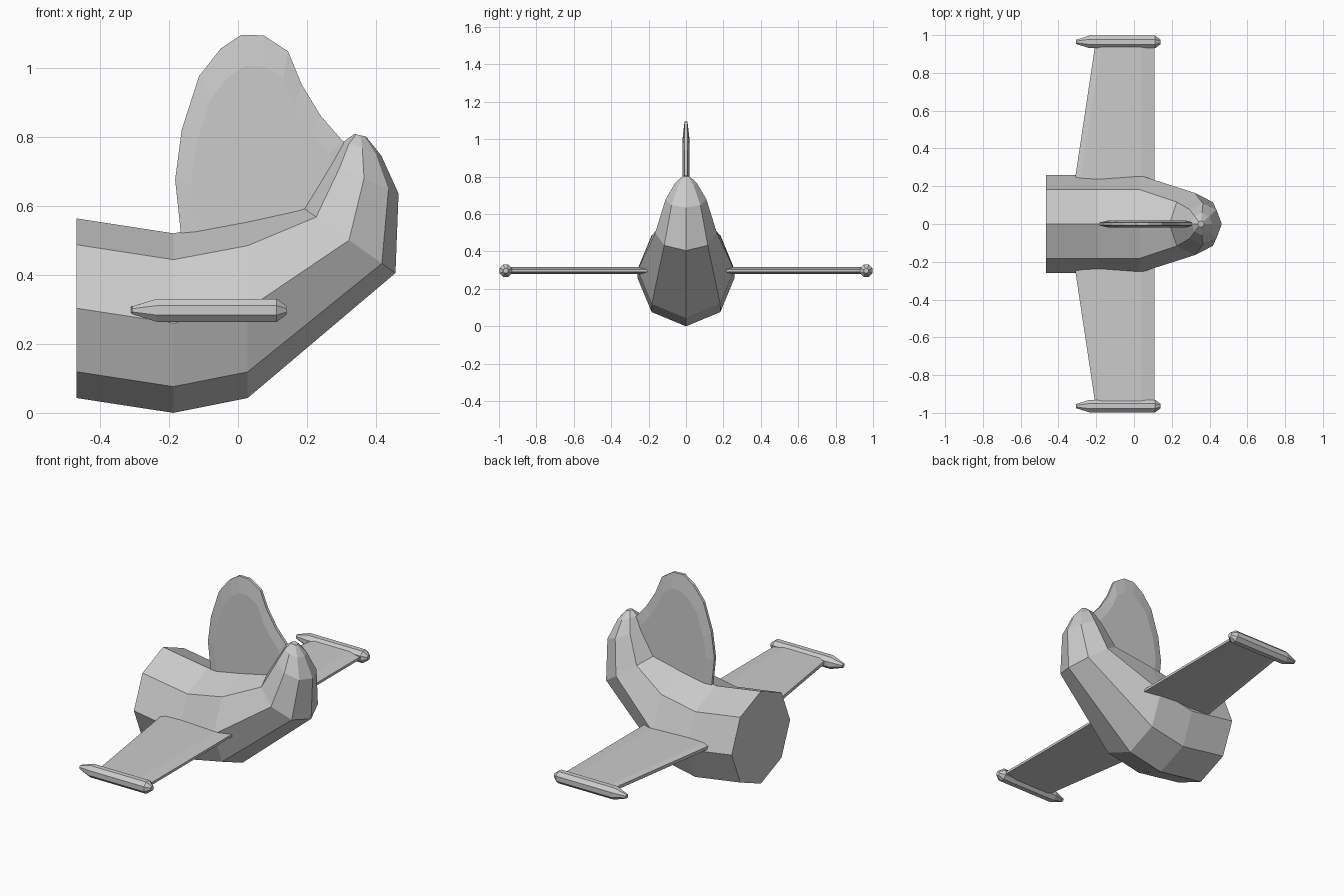
import bpy, bmesh, math
from mathutils import Vector

if "Cube" in bpy.data.objects:
    bpy.data.objects.remove(bpy.data.objects["Cube"])


def make(name, loops):
    """Bridge equal-length vertex loops and cap both ends."""
    bm = bmesh.new()
    rings = [[bm.verts.new(p) for p in loop] for loop in loops]
    n = len(rings[0])
    for a, b in zip(rings, rings[1:]):
        for i in range(n):
            j = (i + 1) % n
            bm.faces.new((a[i], a[j], b[j], b[i]))
    bm.faces.new(rings[0])
    bm.faces.new(rings[-1])
    bmesh.ops.recalc_face_normals(bm, faces=bm.faces)
    mesh = bpy.data.meshes.new(name)
    bm.to_mesh(mesh)
    bm.free()
    obj = bpy.data.objects.new(name, mesh)
    bpy.context.collection.objects.link(obj)
    return obj


def ring(low, high, y=0, n=8, turn=0):
    """Polygon ring whose low and high points are given in the x-z plane."""
    low, high = Vector((low[0], y, low[1])), Vector((high[0], y, high[1]))
    mid, up = (low + high) / 2, (high - low) / 2
    side = Vector((0, up.length, 0))
    angles = [turn + math.tau * i / n for i in range(n)]
    return [mid + up * math.cos(a) + side * math.sin(a) for a in angles]


def mirror_y(obj):
    mod = obj.modifiers.new("mirror", 'MIRROR')
    mod.use_axis = (False, True, False)
    mod.use_mirror_merge = False


# Octagonal body sweeping up to a rounded tip
make("body", [ring(*s) for s in [
    ((-0.467, 0.043), (-0.467, 0.563)),
    ((-0.187, 0.0), (-0.187, 0.52)),
    ((0.028, 0.043), (0.028, 0.56)),
    ((0.456, 0.405), (0.187, 0.595)),
    ((0.465, 0.635), (0.265, 0.723)),
    ((0.415, 0.745), (0.305, 0.785)),
    ((0.371, 0.80), (0.337, 0.808))]])

# Tapered wings with bevelled leading edge


def wing_section(y, trail):
    outline = [(trail, 0.289), (trail, 0.307), (trail + 0.03, 0.316),
               (0.04, 0.316), (0.108, 0.305), (0.108, 0.291),
               (0.04, 0.28), (trail + 0.03, 0.28)]
    return [(x, y, z) for x, z in outline]


mirror_y(make("wing", [wing_section(0.14, -0.327), wing_section(0.965, -0.203)]))

# Octagonal wing-tip pods with pinched ends
pod = [(-0.307, 0.012), (-0.235, 0.036), (0.112, 0.036), (0.14, 0.014)]
mirror_y(make("wing_tip_pod", [
    ring((x, 0.297 - r), (x, 0.297 + r), 0.964, 8, math.pi / 8) for x, r in pod]))

# Upright fin: thin rim, thicker flat centre
rim = [(-0.155, 0.42), (-0.165, 0.515), (-0.182, 0.675), (-0.163, 0.82),
       (-0.113, 0.975), (-0.05, 1.055), (0.01, 1.095), (0.075, 1.093),
       (0.145, 1.047), (0.185, 0.95), (0.24, 0.86), (0.305, 0.785),
       (0.33, 0.70), (0.28, 0.55), (0.05, 0.42)]


def fin_loop(y, scale):
    return [(0.07 + (x - 0.07) * scale, y, 0.6 + (z - 0.6) * scale) for x, z in rim]


make("fin", [fin_loop(-0.018, 0.82), fin_loop(-0.008, 1),
             fin_loop(0.008, 1), fin_loop(0.018, 0.82)])
